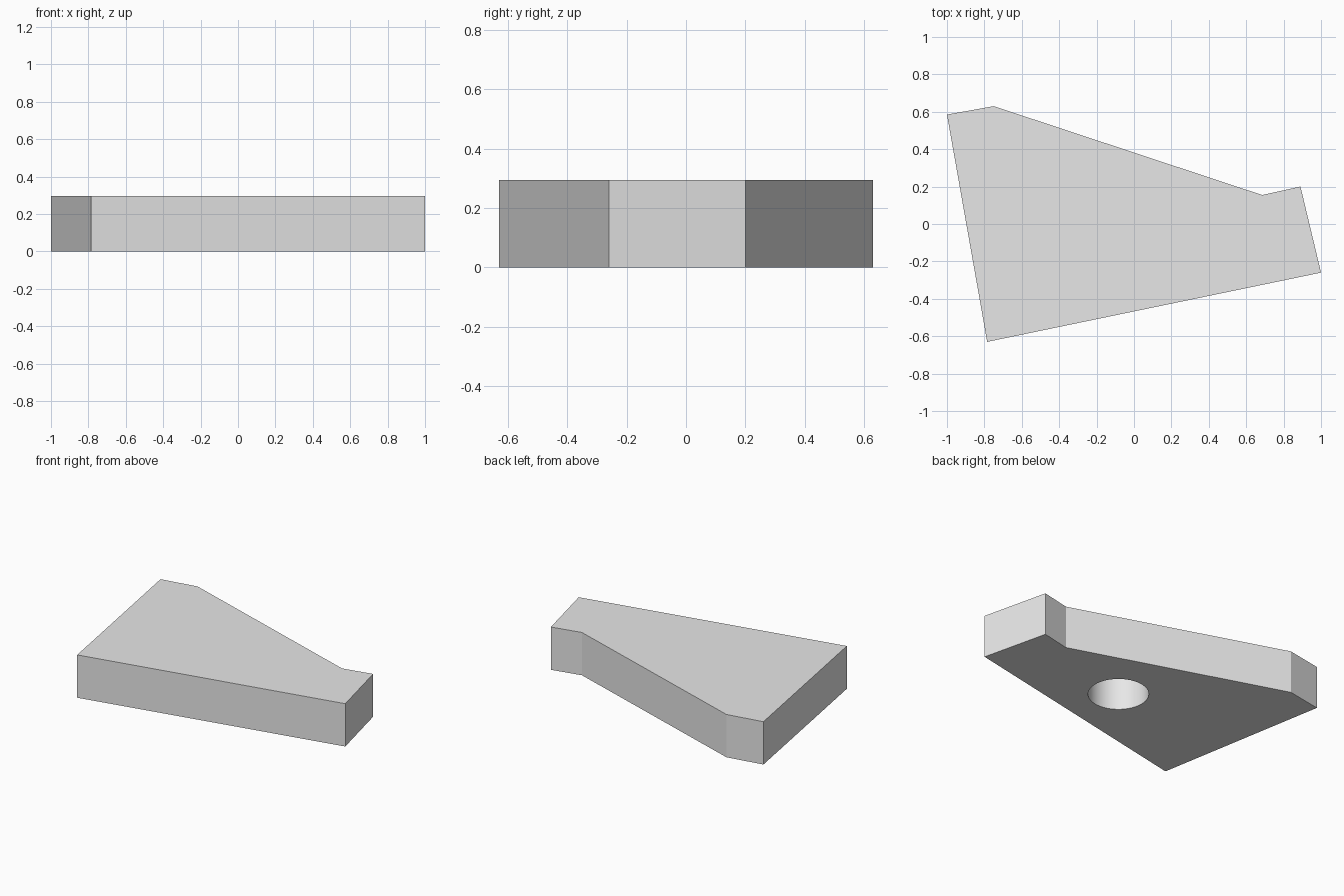
import bpy
import bmesh
import math

cube = bpy.data.objects.get("Cube")
if cube:
    bpy.data.objects.remove(cube, do_unlink=True)

HEIGHT = 0.295
HOLE_CENTRE = (0.06, -0.08)
HOLE_RADIUS = 0.19
HOLE_DEPTH = 0.25

# Plain grey for the whole part
grey = bpy.data.materials.new("plain_grey")
grey.use_nodes = True
colour = (0.8, 0.8, 0.8, 1)
grey.diffuse_color = colour
grey.node_tree.nodes["Principled BSDF"].inputs["Base Color"].default_value = colour


def add_object(name, bm):
    bmesh.ops.recalc_face_normals(bm, faces=bm.faces)
    mesh = bpy.data.meshes.new(name)
    bm.to_mesh(mesh)
    bm.free()
    mesh.materials.append(grey)
    obj = bpy.data.objects.new(name, mesh)
    bpy.context.collection.objects.link(obj)
    return obj


def extrude_outline(name, outline, z0, z1):
    bm = bmesh.new()
    face = bm.faces.new([bm.verts.new((x, y, z0)) for x, y in outline])
    top = bmesh.ops.extrude_face_region(bm, geom=[face])["geom"]
    verts = [v for v in top if isinstance(v, bmesh.types.BMVert)]
    bmesh.ops.translate(bm, verts=verts, vec=(0, 0, z1 - z0))
    return add_object(name, bm)


# Tapered wedge plate
outline = [(-0.785, -0.63), (1, -0.26), (0.89, 0.2),
           (0.685, 0.155), (-0.75, 0.63), (-1, 0.585)]
plate = extrude_outline("wedge_plate", outline, 0, HEIGHT)

# Blind round hole in the underside
sides = 48
circle = [(HOLE_CENTRE[0] + HOLE_RADIUS * math.cos(math.tau * i / sides),
           HOLE_CENTRE[1] + HOLE_RADIUS * math.sin(math.tau * i / sides))
          for i in range(sides)]
cutter = extrude_outline("hole_cutter", circle, -0.1, HOLE_DEPTH)
cutter.hide_render = True
cutter.hide_viewport = True

cut = plate.modifiers.new("round_hole", "BOOLEAN")
cut.operation = "DIFFERENCE"
cut.solver = "EXACT"
cut.object = cutter

# Bake the cut, then smooth the hole wall and keep the corners sharp
depsgraph = bpy.context.evaluated_depsgraph_get()
plate.data = bpy.data.meshes.new_from_object(plate.evaluated_get(depsgraph))
plate.modifiers.clear()
bpy.data.objects.remove(cutter, do_unlink=True)

bpy.ops.object.select_all(action="DESELECT")
plate.select_set(True)
bpy.context.view_layer.objects.active = plate
bpy.ops.object.shade_smooth_by_angle(angle=math.radians(15))
